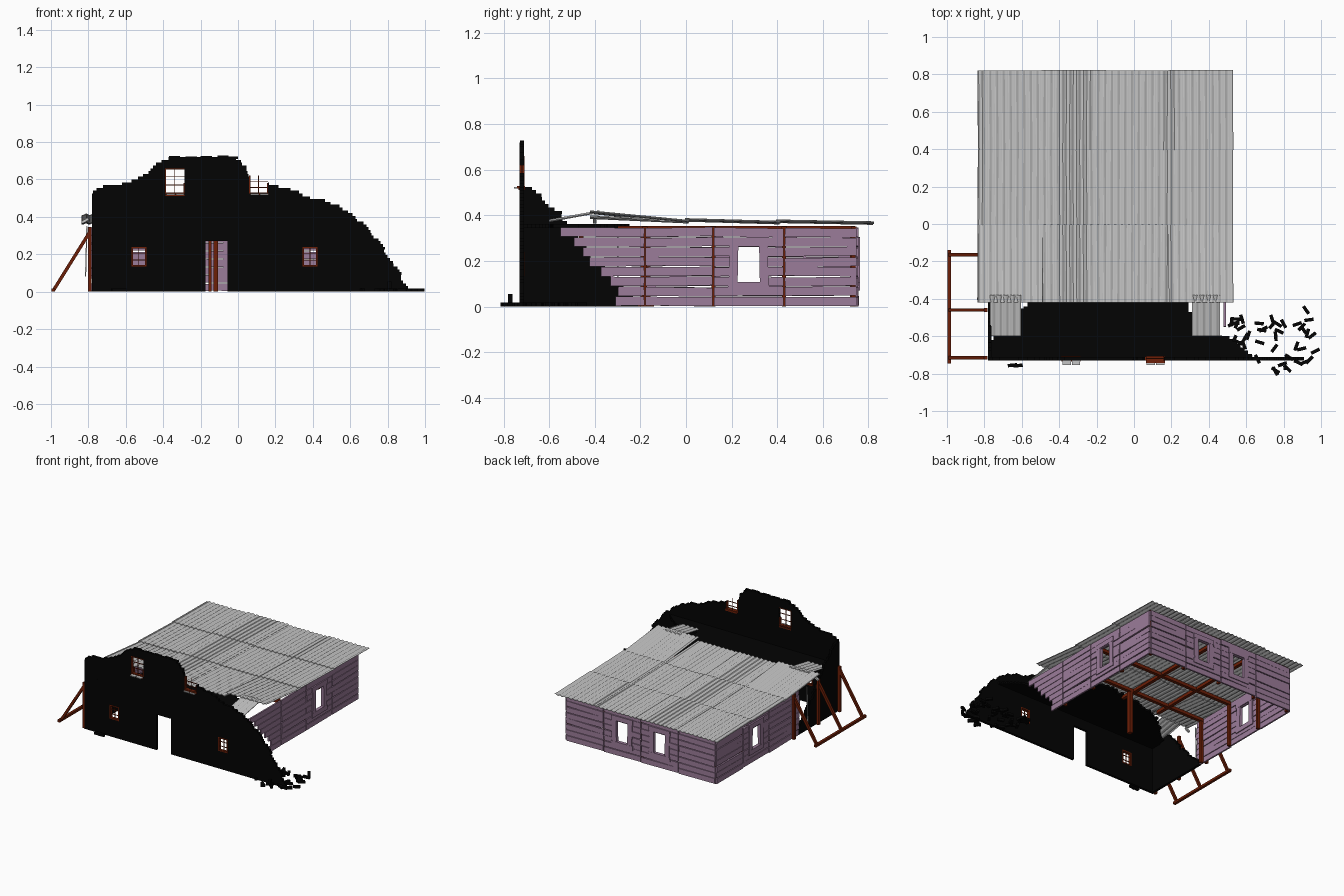
import bpy, bmesh, math, random
from mathutils import Matrix, Vector

random.seed(4)
old = bpy.data.objects.get("Cube")
if old:
    bpy.data.objects.remove(old)


def material(name, rgb):
    m = bpy.data.materials.new(name)
    m.use_nodes = True
    m.diffuse_color = (*rgb, 1)
    bsdf = m.node_tree.nodes["Principled BSDF"]
    bsdf.inputs["Base Color"].default_value = (*rgb, 1)
    bsdf.inputs["Roughness"].default_value = 0.9
    return m


CHAR = material("charred black", (0.001, 0.001, 0.001))
WOOD = material("faded purple wood", (0.33, 0.20, 0.32))
RUST = material("red brown timber", (0.15, 0.013, 0.002))
METAL = material("roof grey", (0.56, 0.56, 0.56))


def finish(bm, name, mat):
    mesh = bpy.data.meshes.new(name)
    bm.to_mesh(mesh)
    bm.free()
    mesh.materials.append(mat)
    obj = bpy.data.objects.new(name, mesh)
    bpy.context.collection.objects.link(obj)
    return obj


def box(bm, lo, hi, rot=None):
    lo, hi = Vector(lo), Vector(hi)
    m = Matrix.Translation((lo + hi) / 2)
    if rot:
        m = m @ rot
    bmesh.ops.create_cube(bm, size=1, matrix=m @ Matrix.Diagonal((*(hi - lo), 1)))


def beam(bm, a, b, w):
    a, b = Vector(a), Vector(b)
    q = (b - a).to_track_quat('Z', 'Y').to_matrix().to_4x4()
    m = Matrix.Translation((a + b) / 2) @ q @ Matrix.Diagonal((w, w, (b - a).length, 1))
    bmesh.ops.create_cube(bm, size=1, matrix=m)


def lerp(points, t):
    for (t0, v0), (t1, v1) in zip(points, points[1:]):
        if t <= t1:
            return v0 + (v1 - v0) * max(0, t - t0) / (t1 - t0)
    return points[-1][1]


# Ruined front wall, laid course by course around its openings
COURSE = 0.015
LEFT = [(0, -.78), (.52, -.78), (.56, -.75), (.58, -.6), (.62, -.5), (.66, -.46),
        (.69, -.42), (.715, -.36), (.73, -.28)]
RIGHT = [(0, .91), (.02, .91), (.07, .88), (.13, .845), (.2, .8), (.27, .75), (.33, .7),
         (.37, .66), (.42, .6), (.46, .54), (.485, .47), (.5, .38), (.54, .3), (.575, .17),
         (.62, .07), (.66, .04), (.7, .01), (.73, -.03)]
HOLES = [(-.175, -.055, 0, .27), (-.57, -.49, .135, .24), (.345, .425, .135, .24),
         (-.39, -.285, .525, .66), (.06, .16, .525, .72)]
bm = bmesh.new()
for i in range(48):
    z = i * COURSE
    mid = z + COURSE / 2
    ragged = 0.012 if z > .03 else 0
    x0 = lerp(LEFT, mid) + (random.uniform(-ragged, ragged) if mid > .53 else 0)
    x1 = lerp(RIGHT, mid) + random.uniform(-ragged, ragged)
    for a, b, lo, hi in sorted(h for h in HOLES if h[2] < mid < h[3]):
        if x0 < a:
            box(bm, (x0, -.729, z), (min(a, x1), -.71, z + COURSE))
        x0 = b
    if x0 < x1:
        box(bm, (x0, -.729, z), (x1, -.71, z + COURSE))
for x in (-.34, -.25, -.17, -.08, -.03):
    box(bm, (x - .03, -.728, .71), (x + .03, -.711, random.uniform(.722, .728)))
finish(bm, "front_wall", CHAR)

# Burnt side wall
bm = bmesh.new()
SIDE_END = [(0, -.2), (.05, -.24), (.1, -.3), (.2, -.4), (.33, -.5), (.4, -.55),
            (.47, -.63), (.53, -.69)]
for i in range(35):
    z = i * COURSE
    end = lerp(SIDE_END, z) + random.uniform(-.012, .012)
    box(bm, (-.78, -.715, z), (-.762, end, z + COURSE))
finish(bm, "burnt_side_wall", CHAR)

# Burnt attic floor with a ragged rear edge
bm = bmesh.new()
FLOOR_END = [(-.77, -.62), (-.68, -.52), (-.6, -.44), (-.5, -.37), (-.3, -.3), (0, -.26),
             (.15, -.29), (.28, -.38), (.32, -.58), (.5, -.6), (.57, -.65), (.63, -.705)]
x = -.77
while x < .62:
    end = lerp(FLOOR_END, x + .01) + (random.uniform(-.015, .015) if x < .3 else 0)
    box(bm, (x, -.712, .345), (x + .0201, end, .362))
    x += .02
finish(bm, "attic_floor", CHAR)

# Fallen bricks
bm = bmesh.new()
spots = [(random.uniform(.52, .97), random.uniform(-.79, -.5)) for _ in range(42)]
spots += [(-.65, -.755), (-.62, -.757), (.92, -.46), (.97, -.68)]
for x, y in spots:
    if x + y > -.14 or x < 0:
        turn = Matrix.Rotation(random.uniform(-1.5, 1.5) if x > 0 else .1, 4, 'Z')
        box(bm, (x - .025, y - .009, 0), (x + .025, y + .009, .018), turn)
box(bm, (.8, -.78, .018), (.82, -.76, .055))
finish(bm, "fallen_bricks", CHAR)

# Plank walls, divided into bays by posts
ROWS, WALL_H = 8, .345
PITCH = WALL_H / ROWS


def wall_box(bm, axis, c, u0, u1, z0, z1, depth=.012, tilt=0.0):
    if axis == 'Y':
        box(bm, (c - depth / 2, u0, z0), (c + depth / 2, u1, z1), Matrix.Rotation(tilt, 4, 'X'))
    else:
        box(bm, (u0, c - depth / 2, z0), (u1, c + depth / 2, z1), Matrix.Rotation(tilt, 4, 'Y'))


def plank_bay(bm, axis, c, u0, u1, window=False):
    mid = (u0 + u1) / 2
    for r in range(ROWS):
        z = r * PITCH + .004
        spans = [(u0 + .003, u1 - .003)]
        if window and 1 < r < 6:
            spans = [(u0 + .003, mid - .052), (mid + .052, u1 - .003)]
        for a, b in spans:
            j = random.uniform(-.002, .002)
            tilt = random.uniform(-.016, .016)
            wall_box(bm, axis, c + j, a, b, z + j, z + PITCH - .004 + j, tilt=tilt)
    if window:
        for s in (-1, 1):
            k = mid + s * .066
            wall_box(bm, axis, c, k - .019, k + .019, .085, .30, .024, s * .02)
        for z in (.072, .268):
            wall_box(bm, axis, c, mid - .09, mid + .09, z, z + .036, .026, .01)


BAYS_Y = [-.18, .12, .43, .75]
BAYS_X = [-.775, -.465, -.15, .165, .48]
for name, c in (("left_plank_wall", .485), ("right_plank_wall", -.775)):
    bm = bmesh.new()
    for i in range(3):
        plank_bay(bm, 'Y', c, BAYS_Y[i], BAYS_Y[i + 1], i == 1)
    for r in range(ROWS):
        z = r * PITCH + .004
        reach = lerp([(0, -.3), (2, -.32), (7, -.55)], r) if c > 0 else -.25
        wall_box(bm, 'Y', c, reach + random.uniform(-.015, .015), -.183, z,
                 z + PITCH - .003, tilt=random.uniform(-.012, .012))
    finish(bm, name, WOOD)
bm = bmesh.new()
for i in range(4):
    plank_bay(bm, 'X', .75, BAYS_X[i], BAYS_X[i + 1], i in (1, 2))
finish(bm, "back_plank_wall", WOOD)

# Timber frame: posts set inside the planks, an inner post and roof beams
bm = bmesh.new()
for y in BAYS_Y[:3] + [.735]:
    for x in (.468, -.758):
        box(bm, (x - .011, y - .009, 0), (x + .011, y + .009, .35))
    box(bm, (-.765, y - .012, .325), (.475, y + .012, .35))
for x in BAYS_X[1:4]:
    box(bm, (x - .009, .72, 0), (x + .009, .742, .35))
    box(bm, (x - .012, -.3, .33), (x + .012, .74, .354))
box(bm, (-.132, -.2, 0), (-.106, -.17, .34))
finish(bm, "timber_frame", RUST)

# Leaning braces outside
bm = bmesh.new()
for y in (-.715, -.46, -.165):
    box(bm, (-.802, y - .01, 0), (-.783, y + .01, .345))
    beam(bm, (-.985, y, .01), (-.792, y, .32), .018)
box(bm, (-.998, -.745, 0), (-.978, -.14, .018))
finish(bm, "side_braces", RUST)

# Window frames with glazing bars
bm = bmesh.new()
for i, (a, b, lo, hi) in enumerate(HOLES[1:]):
    top = .62 if i == 3 else hi
    w = .008 if i < 2 else .006
    for x in (a, b - w):
        box(bm, (x, -.731, lo), (x + w, -.708, top if x == a else min(top, .58)))
    box(bm, (a, -.731, lo), (b, -.708, lo + w))
    if i < 3:
        box(bm, (a, -.731, top - w), (b, -.708, top))
    box(bm, ((a + b) / 2 - .002, -.722, lo), ((a + b) / 2 + .002, -.717, min(top, .66)))
    for k in (1, 2):
        z = lo + (top - lo) * k / 3
        box(bm, (a, -.722, z - .002), (b, -.717, z + .002))
box(bm, (.065, -.742, .517), (.165, -.705, .529))
box(bm, (-.388, -.735, .512), (-.287, -.705, .520))
finish(bm, "window_frames", RUST)
bm = bmesh.new()
for x in (-.36, -.31, .09, .14):
    box(bm, (x - .022, -.754, .517), (x + .022, -.728, .524))
finish(bm, "window_ledges", METAL)


# Corrugated roof sheets
def sheet(name, x0, x1, y0, y1, z0, z1, turn=0.0):
    bm = bmesh.new()
    bmesh.ops.create_grid(bm, x_segments=round((x1 - x0) / .006), y_segments=1, size=.5)
    for v in bm.verts:
        x, t = v.co.x * (x1 - x0), v.co.y + .5
        y = v.co.y * (y1 - y0)
        wave = .0038 * math.sin((x + x1) * math.tau / .036)
        v.co = ((x0 + x1) / 2 + x - turn * y, (y0 + y1) / 2 + y, z0 + (z1 - z0) * t + wave)
    obj = finish(bm, name, METAL)
    mod = obj.modifiers.new("thickness", 'SOLIDIFY')
    mod.thickness = .004


ROOF_ROWS = [(.395, .82, .374, .366), (-.005, .41, .380, .368), (-.42, .01, .392, .372)]
for r, (y0, y1, z0, z1) in enumerate(ROOF_ROWS):
    for k in range(4):
        x = -.835 + k * .34
        step = .004 * (k % 2)
        lift = .022 if r == 2 and k in (0, 3) else 0
        sheet("roof_sheet", x, x + .345, y0, y1 + step, z0 + step + lift, z1 + step,
              random.uniform(-.008, .008))
sheet("loose_front_sheet", -.77, -.605, -.6, -.38, .378, .418)
sheet("loose_front_sheet", .31, .46, -.6, -.38, .378, .418)

# Torn metal strip at the eave
bm = bmesh.new()
beam(bm, (-.835, -.4, .37), (-.80, -.4, .39), .014)
beam(bm, (-.815, -.3, .08), (-.808, -.3, .35), .006)
finish(bm, "torn_metal", METAL)
